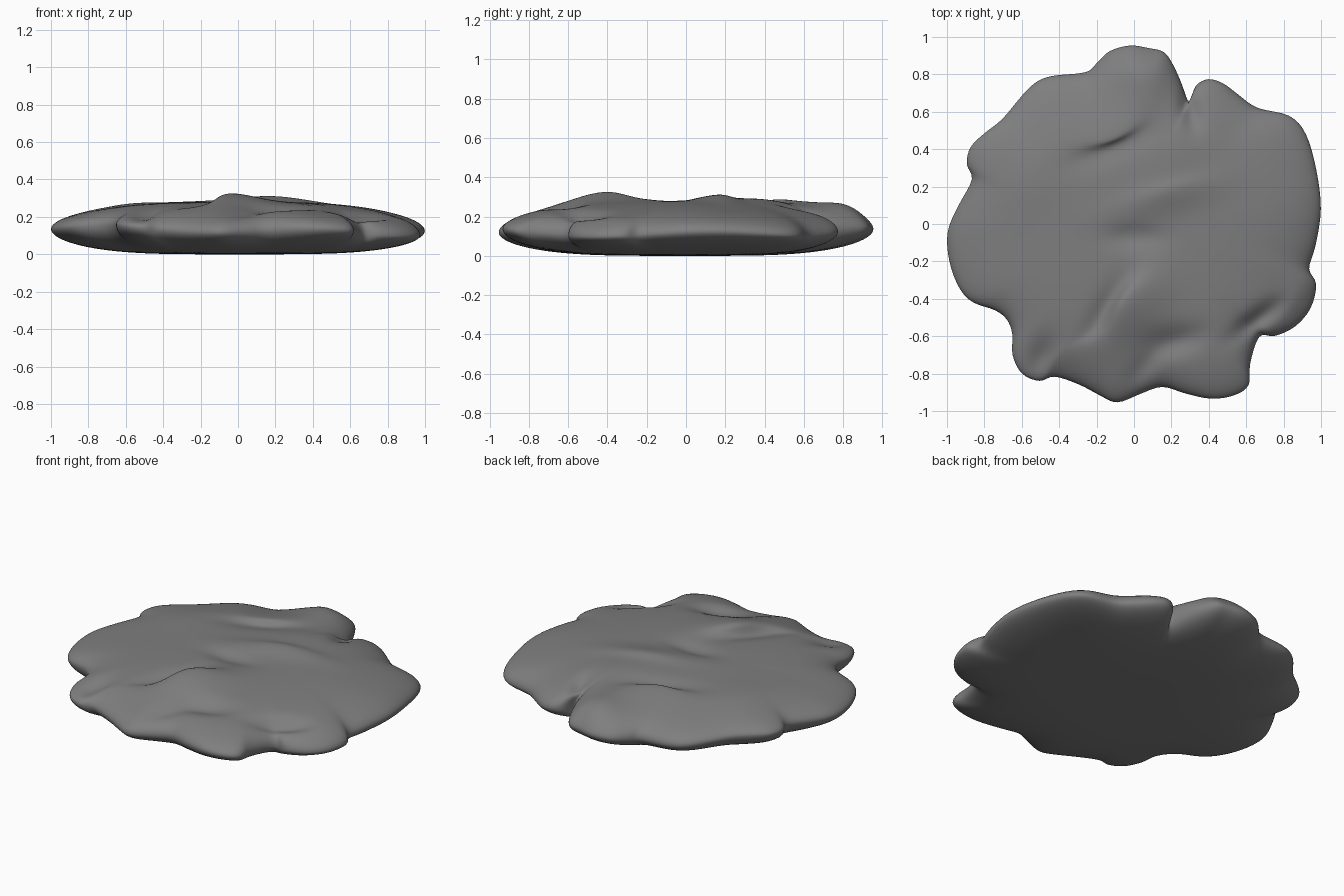
import bpy, bmesh, math
from mathutils import Vector

if "Cube" in bpy.data.objects:
    bpy.data.objects.remove(bpy.data.objects["Cube"])

# Lumpy outline of the flattened blob, counter-clockwise from the right
OUTLINE = [(1, .08), (.975, .29), (.92, .48), (.83, .58), (.66, .62), (.56, .69), (.48, .75), (.40, .775),
           (.33, .74), (.295, .65), (.255, .75), (.21, .85), (.16, .92), (.08, .94), (-.02, .955),
           (-.13, .925), (-.2, .86), (-.26, .81), (-.45, .79), (-.56, .73), (-.70, .565), (-.80, .485),
           (-.875, .41), (-.895, .32), (-.865, .24), (-.93, .115), (-.985, 0), (-1, -.10), (-.98, -.23),
           (-.93, -.35), (-.86, -.42), (-.745, -.46), (-.68, -.51), (-.65, -.59), (-.65, -.70),
           (-.60, -.80), (-.505, -.84), (-.425, -.815), (-.29, -.86), (-.185, -.915), (-.09, -.955),
           (.03, -.91), (.15, -.87), (.27, -.905), (.415, -.935), (.54, -.915), (.615, -.86), (.62, -.75),
           (.67, -.60), (.75, -.60), (.86, -.55), (.945, -.45), (.975, -.32), (.935, -.24), (.97, -.12)]

# Ridges and dents on top: x, y, direction in degrees, length, width, height, sideways lean
FOLDS = [(.03, -.47, 58, .21, .11, .055, .09),
         (-.28, -.72, 28, .20, .08, .02, .05),
         (-.16, -.48, 60, .20, .07, -.025, 0),
         (-.15, .56, 22, .22, .10, .03, -.09),
         (-.12, .41, 22, .22, .07, -.02, 0),
         (.22, -.63, 15, .15, .07, -.04, 0),
         (.06, -.76, 50, .12, .05, -.02, 0),
         (0, -.07, 0, .14, .06, -.025, 0),
         (.18, .14, 15, .28, .08, .025, .03),
         (.2, .38, 60, .25, .18, .018, 0),
         (.31, .60, 100, .10, .05, -.04, 0),
         (-.50, -.74, 70, .13, .07, -.045, 0),
         (.68, -.50, 35, .17, .05, -.05, 0),
         (.84, -.40, 40, .14, .06, .02, 0),
         (-.55, .25, 50, .25, .15, .01, 0),
         (.05, .84, 90, .15, .14, .055, 0)]


def spline(i, u):
    n = len(OUTLINE)
    a, b, c, d = (Vector(OUTLINE[(i + k) % n]) for k in (-1, 0, 1, 2))
    return .5 * (2 * b + (c - a) * u + (2 * a - 5 * b + 4 * c - d) * u * u
                 + (3 * b - a - 3 * c + d) * u ** 3)


rim = [spline(i, k / 4) for i in range(len(OUTLINE)) for k in range(4)]
N = len(rim)
W = 16
# Averaged outline that the inner rings follow, so lobes fade inwards
core = [sum((rim[(j + k) % N] for k in range(-W, W + 1)), Vector((0, 0))) / (2 * W + 1)
        for j in range(N)]


def surface_point(j, t, top):
    p = rim[j]
    ang = math.atan2(p.y, p.x)
    rim_z = .13 - .02 * math.cos(ang) + .015 * math.sin(5 * ang + 1)
    q = core[j].lerp(p, t ** 4) * t
    if not top:
        return Vector((q.x, q.y, rim_z * (1 - max(0, 1 - t ** 4) ** .5)))
    z = rim_z + (.282 - rim_z) * max(0, 1 - t ** 3) ** .5
    shift = Vector((0, 0))
    fade = 1 - t ** 14
    for x, y, deg, length, width, height, lean in FOLDS:
        a = math.radians(deg)
        dx, dy = q.x - x, q.y - y
        u = dx * math.cos(a) + dy * math.sin(a)
        v = -dx * math.sin(a) + dy * math.cos(a)
        w = math.exp(-(u / length) ** 2 - (v / width) ** 2) * fade
        z += height * w
        shift += Vector((-math.sin(a), math.cos(a))) * lean * w
    return Vector((q.x + shift.x, q.y + shift.y, z))


# Rings run from the top centre over the rim to the bottom centre
bm = bmesh.new()
R = 48
steps = [math.sin(math.pi / 2 * k / R) for k in range(1, R + 1)]
rings = [[bm.verts.new(surface_point(j, t, True)) for j in range(N)] for t in steps]
rings += [[bm.verts.new(surface_point(j, t, False)) for j in range(N)] for t in reversed(steps[:-1])]
for a, b in zip(rings, rings[1:]):
    for j in range(N):
        k = (j + 1) % N
        bm.faces.new((a[j], b[j], b[k], a[k]))
centres = (bm.verts.new(surface_point(0, 0, True)), bm.verts.new((0, 0, 0)))
for ring, c in zip((rings[0], rings[-1]), centres):
    for j in range(N):
        bm.faces.new((c, ring[j], ring[(j + 1) % N]))
bmesh.ops.recalc_face_normals(bm, faces=bm.faces)
for f in bm.faces:
    f.smooth = True
mesh = bpy.data.meshes.new("lumpy_patty")
bm.to_mesh(mesh)
bm.free()
patty = bpy.data.objects.new("lumpy_patty", mesh)
bpy.context.collection.objects.link(patty)

# Dark grey surface
mat = bpy.data.materials.new("dark_grey")
mat.diffuse_color = (.21, .21, .21, 1)
mat.use_nodes = True
mat.node_tree.nodes["Principled BSDF"].inputs["Base Color"].default_value = mat.diffuse_color
mesh.materials.append(mat)

# Gentle smoothing rounds the rim
sm = patty.modifiers.new("soften", 'SMOOTH')
sm.factor = .5
sm.iterations = 3
